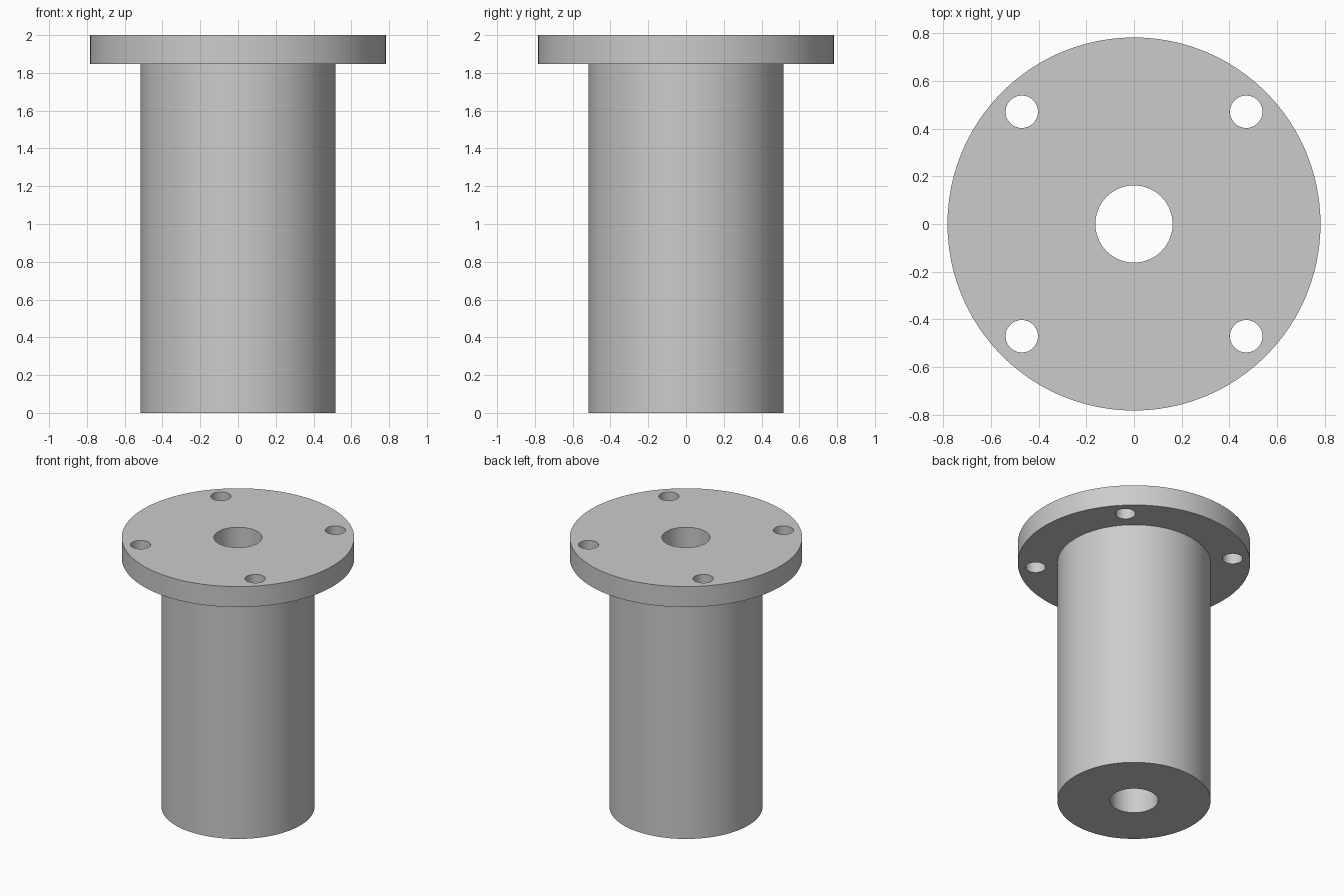
import bpy, bmesh, math
from mathutils import Matrix

SEGMENTS = 96
BORE_R, BODY_R, FLANGE_R = 0.162, 0.516, 0.783
FLANGE_Z, TOP_Z = 1.847, 2.0
BOLT_XY, BOLT_R = 0.471, 0.068

cube = bpy.data.objects.get("Cube")
if cube:
    bpy.data.objects.remove(cube, do_unlink=True)

# Plain grey finish
grey = bpy.data.materials.new("plain_grey")
grey.use_nodes = True
colour = (0.6, 0.6, 0.6, 1)
grey.diffuse_color = colour
for node in grey.node_tree.nodes:
    if node.type == "BSDF_PRINCIPLED":
        node.inputs["Base Color"].default_value = colour


def make_object(name, bm):
    bmesh.ops.recalc_face_normals(bm, faces=bm.faces)
    mesh = bpy.data.meshes.new(name)
    bm.to_mesh(mesh)
    bm.free()
    mesh.materials.append(grey)
    obj = bpy.data.objects.new(name, mesh)
    bpy.context.collection.objects.link(obj)
    return obj


# Flanged bushing: closed wall profile revolved about z
profile = [(BORE_R, 0), (BODY_R, 0), (BODY_R, FLANGE_Z),
           (FLANGE_R, FLANGE_Z), (FLANGE_R, TOP_Z), (BORE_R, TOP_Z)]
bm = bmesh.new()
verts = [bm.verts.new((r, 0, z)) for r, z in profile]
edges = [bm.edges.new((v, verts[i - 1])) for i, v in enumerate(verts)]
bmesh.ops.spin(bm, geom=verts + edges, cent=(0, 0, 0), axis=(0, 0, 1),
               angle=math.tau, steps=SEGMENTS, use_duplicate=False)
bmesh.ops.remove_doubles(bm, verts=bm.verts, dist=0.0001)
bushing = make_object("flanged_bushing", bm)

# Four bolt holes through the flange
bm = bmesh.new()
for sx in (-1, 1):
    for sy in (-1, 1):
        place = Matrix.Translation((sx * BOLT_XY, sy * BOLT_XY, TOP_Z))
        bmesh.ops.create_cone(bm, cap_ends=True, segments=48, radius1=BOLT_R,
                              radius2=BOLT_R, depth=0.6, matrix=place)
cutter = make_object("bolt_hole_cutter", bm)
cutter.hide_render = True

bpy.context.view_layer.objects.active = bushing
bushing.select_set(True)
holes = bushing.modifiers.new("bolt_holes", "BOOLEAN")
holes.operation = "DIFFERENCE"
holes.solver = "EXACT"
holes.object = cutter
bpy.ops.object.modifier_apply(modifier=holes.name)
bpy.data.objects.remove(cutter, do_unlink=True)

# Smooth round walls, crisp rims
bpy.ops.object.select_all(action="DESELECT")
bushing.select_set(True)
bpy.ops.object.shade_smooth_by_angle(angle=math.radians(30))
